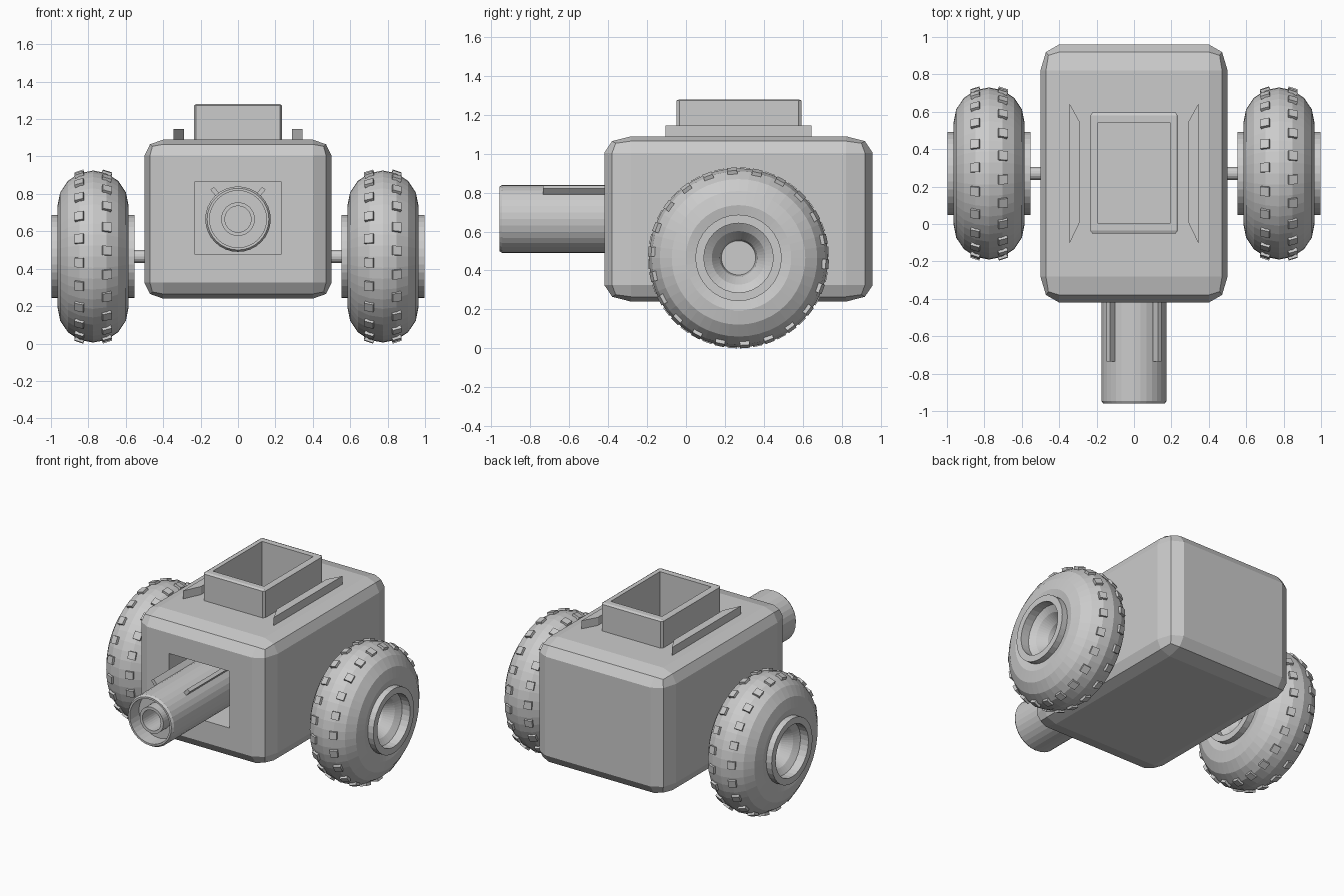
import bpy, bmesh
from math import pi, cos, sin, radians
from mathutils import Matrix, Vector

if "Cube" in bpy.data.objects:
    bpy.data.objects.remove(bpy.data.objects["Cube"])


def finish(name, bm):
    bmesh.ops.recalc_face_normals(bm, faces=bm.faces[:])
    me = bpy.data.meshes.new(name)
    bm.to_mesh(me)
    bm.free()
    ob = bpy.data.objects.new(name, me)
    bpy.context.collection.objects.link(ob)
    return ob


def box(name, lo, hi, bevel=0, segments=1):
    """Unit cube, bevelled, then stretched between two corners."""
    lo, hi = Vector(lo), Vector(hi)
    bm = bmesh.new()
    bmesh.ops.create_cube(bm, size=1)
    if bevel:
        bmesh.ops.bevel(bm, geom=bm.edges[:], offset=bevel, segments=segments,
                        profile=0.5, affect='EDGES')
    bmesh.ops.scale(bm, vec=hi - lo, verts=bm.verts[:])
    bmesh.ops.translate(bm, vec=(lo + hi) / 2, verts=bm.verts[:])
    return finish(name, bm)


def lathe(name, profile, axis, centre, steps, closed=False):
    """Spin (radius, along) points around the X or Y axis."""
    bm = bmesh.new()
    rings = []
    for i in range(steps):
        a = 2 * pi * i / steps
        ring = []
        for r, t in profile:
            u, v = r * cos(a), r * sin(a)
            p = (t, u, v) if axis == 'X' else (u, t, v)
            ring.append(bm.verts.new(Vector(p) + Vector(centre)))
        rings.append(ring)
    n = len(profile)
    for i in range(steps):
        a, b = rings[i], rings[(i + 1) % steps]
        for j in range(n if closed else n - 1):
            k = (j + 1) % n
            bm.faces.new((a[j], a[k], b[k], b[j]))
    bmesh.ops.remove_doubles(bm, verts=bm.verts[:], dist=1e-5)
    return finish(name, bm)


def cut(targets, cutter):
    for ob in targets:
        mod = ob.modifiers.new("cut", 'BOOLEAN')
        mod.operation = 'DIFFERENCE'
        mod.solver = 'EXACT'
        mod.object = cutter
        bpy.context.view_layer.objects.active = ob
        bpy.ops.object.modifier_apply(modifier=mod.name)
    bpy.data.objects.remove(cutter)


# Chamfered body, open hopper on top and recess in front
body = box("body", (-0.5, -0.42, 0.24), (0.5, 0.96, 1.09), 0.1, 2)
hopper = box("hopper", (-0.235, -0.05, 1.0), (0.235, 0.595, 1.28), 0.025)
cut([body, hopper], box("hopper_cutter", (-0.195, 0.005, 0.88), (0.195, 0.54, 1.4)))
cut([body], box("recess_cutter", (-0.23, -0.6, 0.475), (0.23, -0.07, 0.865)))

# Barrel with a nested inner tube
lathe("barrel", [(0, -0.06), (0.175, -0.06), (0.175, -0.945), (0.165, -0.96),
                 (0.152, -0.96), (0.152, -0.86), (0.09, -0.86), (0.09, -0.94),
                 (0.07, -0.94), (0.07, -0.7), (0, -0.7)],
      'Y', (0, 0, 0.665), 32)

WHEEL_Y, WHEEL_Z, WHEEL_X = 0.27, 0.465, 0.775
for side, s in (("left", -1), ("right", 1)):
    # Radial rib on the barrel
    rib = box("barrel_rib_" + side, (0.165, -0.735, -0.012), (0.215, -0.07, 0.012))
    ang = radians(50 if s > 0 else 130)
    rib.data.transform(Matrix.Translation((0, 0, 0.665)) @ Matrix.Rotation(-ang, 4, 'Y'))

    # Tapered rail beside the hopper
    bm = bmesh.new()
    plan = [(0.29, 0.01), (0.345, -0.105), (0.345, 0.645), (0.29, 0.545)]
    face = bm.faces.new([bm.verts.new((s * x, y, 1.08)) for x, y in plan])
    ext = bmesh.ops.extrude_face_region(bm, geom=[face])
    bmesh.ops.translate(bm, vec=(0, 0, 0.066), verts=[
        v for v in ext["geom"] if isinstance(v, bmesh.types.BMVert)])
    finish("top_rail_" + side, bm)

    # Doughnut tyre
    centre = (s * WHEEL_X, WHEEL_Y, WHEEL_Z)
    ring = [(0.271 + 0.189 * cos(2 * pi * i / 16), 0.19 * sin(2 * pi * i / 16))
            for i in range(16)]
    lathe("tyre_" + side, ring, 'X', centre, 48, closed=True)

    # Hub tube, centre disc and axle
    lathe("hub_" + side, [(0.222, -0.222), (0.222, 0.222), (0.178, 0.222), (0.178, -0.222)],
          'X', centre, 32, closed=True)
    lathe("hub_disc_" + side, [(0, -0.03), (0.095, -0.03), (0.095, 0.03), (0, 0.03)],
          'X', centre, 32)
    lathe("axle_" + side, [(0, -0.3), (0.034, -0.3), (0.034, 0), (0, 0)] if s > 0 else
          [(0, 0), (0.034, 0), (0.034, 0.3), (0, 0.3)], 'X', centre, 16)

    # Two rows of tread blocks
    bm = bmesh.new()
    count = 22
    for i in range(count):
        for row in (-1, 1):
            m = (Matrix.Translation(centre)
                 @ Matrix.Rotation(2 * pi * (i + 0.25 * row) / count, 4, 'X')
                 @ Matrix.Translation((row * 0.07, 0, 0.437))
                 @ Matrix.Rotation(row * radians(18), 4, 'Y')
                 @ Matrix.Diagonal((0.05, 0.05, 0.042, 1)))
            bmesh.ops.create_cube(bm, size=1, matrix=m)
    finish("tread_" + side, bm)
